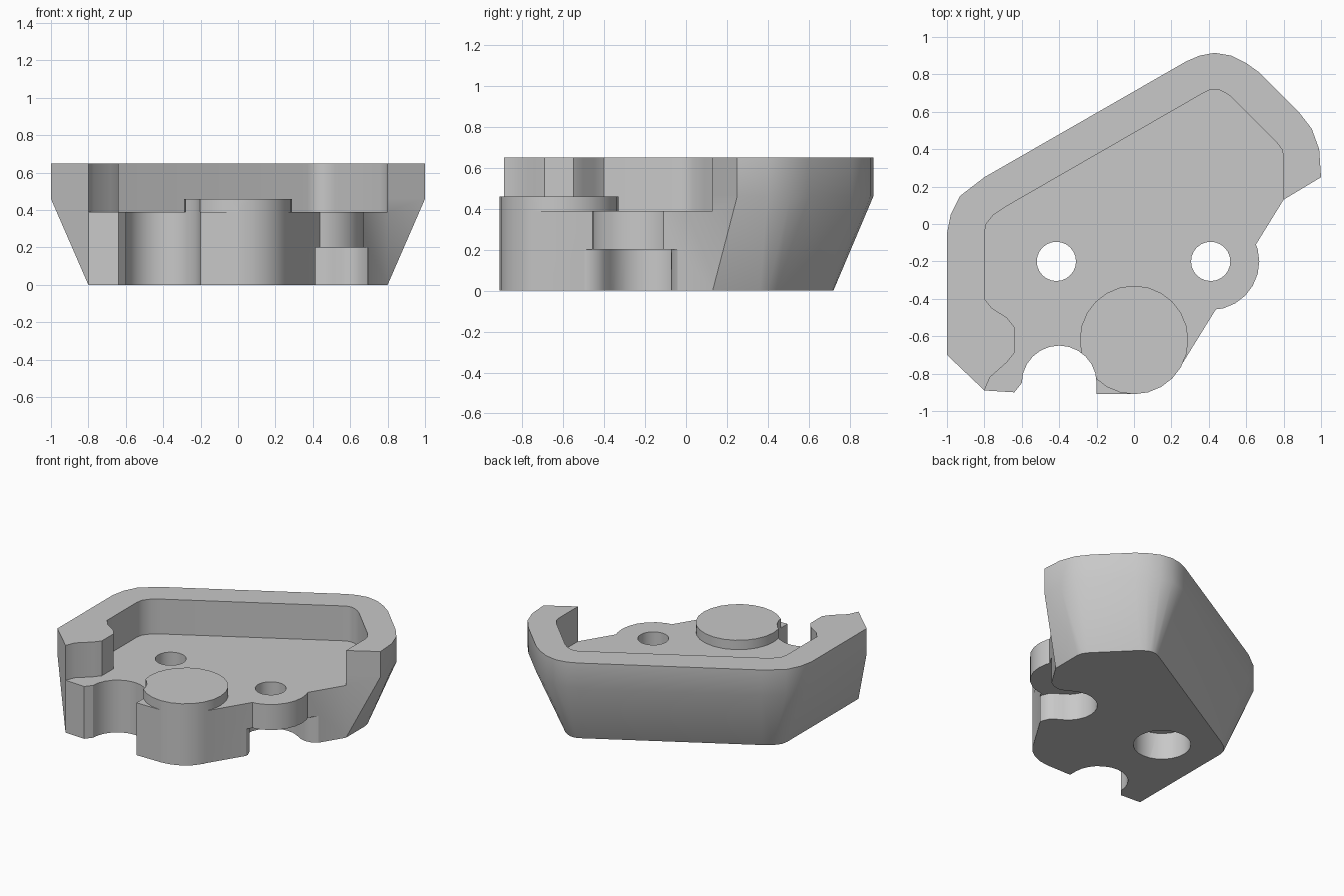
import bpy, bmesh
from math import pi, sin, cos
from mathutils import Vector

if "Cube" in bpy.data.objects:
    bpy.data.objects.remove(bpy.data.objects["Cube"], do_unlink=True)

grey = bpy.data.materials.new("plain_grey")
grey.use_nodes = True
grey.diffuse_color = (0.58, 0.58, 0.58, 1)
grey.node_tree.nodes["Principled BSDF"].inputs["Base Color"].default_value = (0.58, 0.58, 0.58, 1)


def loft(name, rings):
    """Solid through stacked outlines: a list of (points, height)."""
    bm = bmesh.new()
    loops = [[bm.verts.new((x, y, z)) for x, y in pts] for pts, z in rings]
    n = len(loops[0])
    for a, b in zip(loops, loops[1:]):
        for i in range(n):
            j = (i + 1) % n
            bm.faces.new((a[i], a[j], b[j], b[i]))
    bm.faces.new(loops[0][::-1])
    bm.faces.new(loops[-1])
    bmesh.ops.remove_doubles(bm, verts=bm.verts, dist=0.0005)
    bmesh.ops.recalc_face_normals(bm, faces=bm.faces)
    mesh = bpy.data.meshes.new(name)
    bm.to_mesh(mesh)
    bm.free()
    mesh.materials.append(grey)
    ob = bpy.data.objects.new(name, mesh)
    bpy.context.collection.objects.link(ob)
    return ob


def prism(name, pts, z0, z1):
    return loft(name, [(pts, z0), (pts, z1)])


def arc(cx, cy, r, a0, a1, n):
    return [(cx + r * cos(a0 + (a1 - a0) * i / n), cy + r * sin(a0 + (a1 - a0) * i / n))
            for i in range(n + 1)]


def cylinder(name, cx, cy, r, z0, z1, n=24):
    return prism(name, arc(cx, cy, r, 0, 2 * pi, n)[:-1], z0, z1)


def combine(target, tool, operation):
    mod = target.modifiers.new(tool.name, "BOOLEAN")
    mod.operation, mod.solver, mod.object = operation, "EXACT", tool
    tool.hide_render = True
    bpy.context.view_layer.objects.active = target
    bpy.ops.object.modifier_apply(modifier=mod.name)
    bpy.data.objects.remove(tool, do_unlink=True)


# Outlines: flared rim, matching base edge, shared front edge
outer = [(-1, -.7), (-1, -.05), (-.98, .05), (-.93, .15), (-.8, .25), (.28, .87), (.35, .9),
         (.43, .915), (.52, .9), (.6, .86), (.67, .81), (.88, .6), (.95, .51), (.99, .4), (1, .25)]
inner = [(-.8, -.89), (-.8, -.05), (-.79, 0), (-.75, .05), (-.69, .09), (.37, .7), (.4, .715),
         (.43, .72), (.46, .715), (.49, .7), (.52, .68), (.76, .44), (.79, .4), (.8, .36), (.8, .13)]
front = [(.8, .13), (.25, -.76), (0, -.91), (-.2, -.91), (-.64, -.9), (-.8, -.89)]

# Housing with tapered walls, and the boss bulging from the slanted side
body = loft("housing", [(inner + front, 0), (outer + front, .46), (outer + front, .65)])
combine(body, cylinder("boss", .41, -.2, .26, .1, .5), "UNION")

# Open pocket with a notched left wall
notch = [(-.8, -.89), (-.77, -.82), (-.68, -.74), (-.64, -.69),
         (-.64, -.55), (-.68, -.5), (-.76, -.45), (-.8, -.4)]
pocket = notch + inner[1:14] + [(.8, -1.1), (-.8, -1.1)]
combine(body, prism("pocket", pocket, .39, .9), "DIFFERENCE")

# Round pad at the front
combine(body, cylinder("pad", 0, -.62, .29, 0, .46), "UNION")

# Rounded cutout in the front edge
cutout = arc(-.4, -.85, .2, 0, pi, 12) + [(-.64, -.9), (-.7, -1.1), (-.2, -1.1)]
combine(body, prism("front_cutout", cutout, -.2, .9), "DIFFERENCE")

# Screw holes, the left one counterbored from below
for x in (-.415, .41):
    combine(body, cylinder("screw_hole", x, -.2, .105, -.2, .9), "DIFFERENCE")
combine(body, cylinder("counterbore", -.415, -.2, .195, -.2, .2), "DIFFERENCE")

# Flared slot opening under the boss
flare = [(.06, .195), (.1, .205), (.14, .235), (.165, .28), (.5, .28)]
local = arc(0, 0, .195, pi / 2, 3 * pi / 2, 12)
local += [(u, -v) for u, v in flare] + flare[::-1]
along, across = Vector((cos(pi / 6), -sin(pi / 6))), Vector((sin(pi / 6), cos(pi / 6)))
slot = [tuple(Vector((.41, -.2)) + along * u + across * v) for u, v in local]
combine(body, prism("slot", slot, -.2, .2), "DIFFERENCE")

# Smooth curves, crisp edges
bpy.ops.object.select_all(action="DESELECT")
body.select_set(True)
bpy.context.view_layer.objects.active = body
bpy.ops.object.shade_smooth_by_angle(angle=pi / 6)
